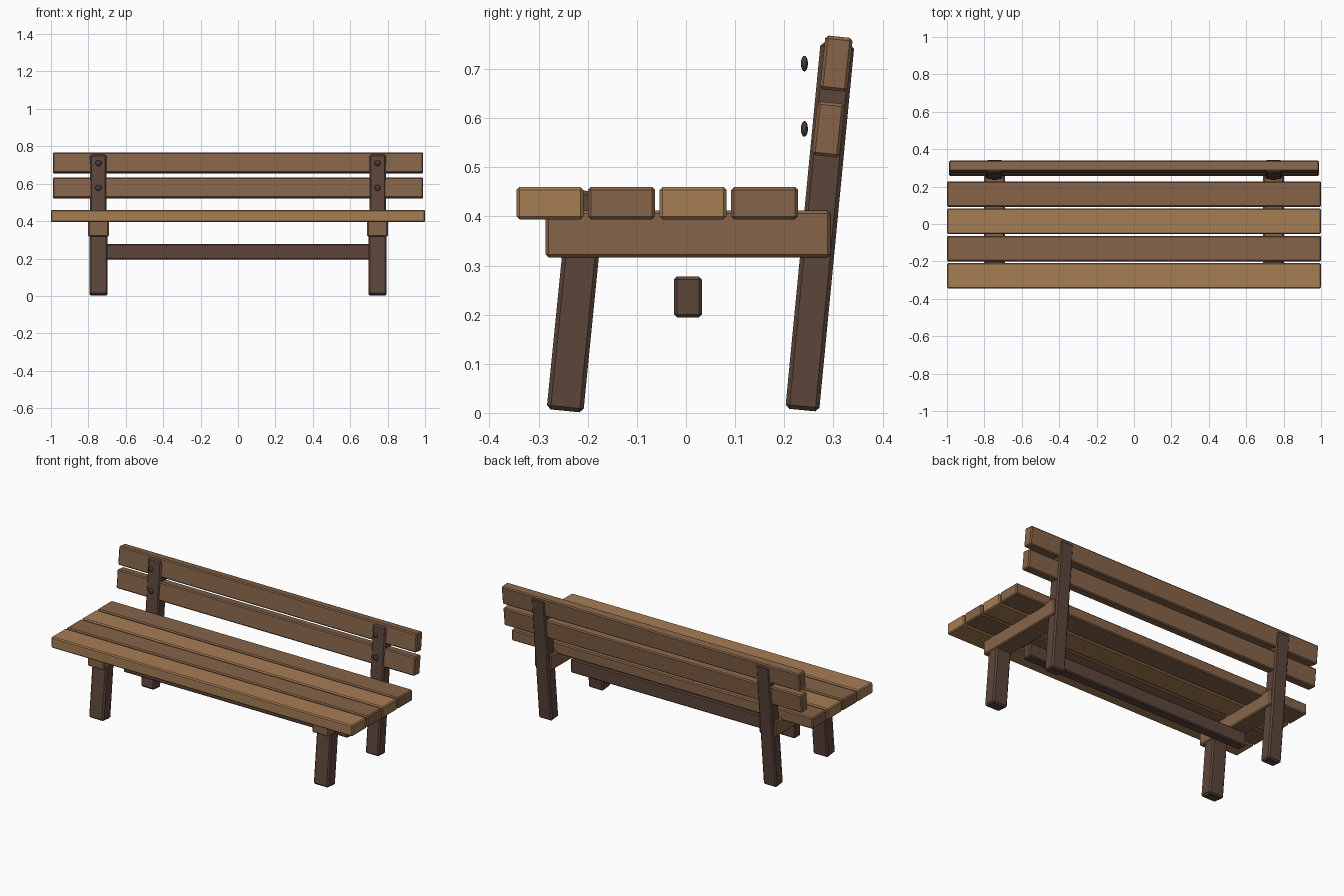
import bpy
import math

old = bpy.data.objects.get("Cube")
if old:
    bpy.data.objects.remove(old, do_unlink=True)


def material(name, hex_code):
    """Flat material from an sRGB hex code, stored as linear values."""
    srgb = [int(hex_code[i:i + 2], 16) / 255 for i in (0, 2, 4)]
    color = [((c + 0.055) / 1.055) ** 2.4 for c in srgb] + [1]
    mat = bpy.data.materials.new(name)
    mat.use_nodes = True
    mat.diffuse_color = color
    mat.node_tree.nodes["Principled BSDF"].inputs["Base Color"].default_value = color
    return mat


light_wood = material("light wood", "A67D54")
mid_wood = material("mid wood", "866449")
dark_wood = material("dark wood", "5C463B")
bolt_metal = material("dark bolt", "4C3A33")


def plank(name, center, size, mat, lean=0, bevel=0.006):
    """Chamfered board, its top leaning back by the given degrees."""
    bpy.ops.mesh.primitive_cube_add(size=1, location=center)
    obj = bpy.context.object
    obj.name = name
    obj.scale = size
    bpy.ops.object.transform_apply(location=False, rotation=False, scale=True)
    obj.rotation_euler.x = -math.radians(lean)
    chamfer = obj.modifiers.new("chamfer", "BEVEL")
    chamfer.width = bevel
    chamfer.segments = 1
    obj.data.materials.append(mat)
    return obj


# Seat boards in alternating tones
for i in range(4):
    plank(f"seat_board_{i + 1}", (0, -0.277 + i * 0.1457, 0.427),
          (2, 0.136, 0.066), mid_wood if i % 2 else light_wood)

# Backrest boards
plank("backrest_board_lower", (0, 0.290, 0.577), (1.98, 0.056, 0.11), mid_wood, lean=6)
plank("backrest_board_upper", (0, 0.306, 0.711), (1.98, 0.056, 0.11), mid_wood, lean=6)

# Legs, seat supports and bolts on both sides
for side, s in (("left", 1), ("right", -1)):
    x = s * 0.746
    plank(f"front_leg_{side}", (x, -0.224, 0.228), (0.098, 0.075, 0.45),
          dark_wood, lean=5.7, bevel=0.008)
    plank(f"back_post_{side}", (x, 0.2725, 0.379), (0.088, 0.069, 0.75),
          dark_wood, lean=5.5, bevel=0.008)
    plank(f"seat_support_{side}", (x, 0.004, 0.364), (0.11, 0.58, 0.095), mid_wood)
    for level, z in (("lower", 0.578), ("upper", 0.711)):
        bpy.ops.mesh.primitive_uv_sphere_add(segments=16, ring_count=8,
                                             radius=0.016, location=(x, 0.241, z))
        bolt = bpy.context.object
        bolt.name = f"bolt_{level}_{side}"
        bolt.scale.y = 0.45
        bolt.data.materials.append(bolt_metal)
        bpy.ops.object.shade_smooth()

# Long rail between the leg pairs
plank("stretcher", (0, 0.004, 0.236), (1.49, 0.057, 0.083), dark_wood)
